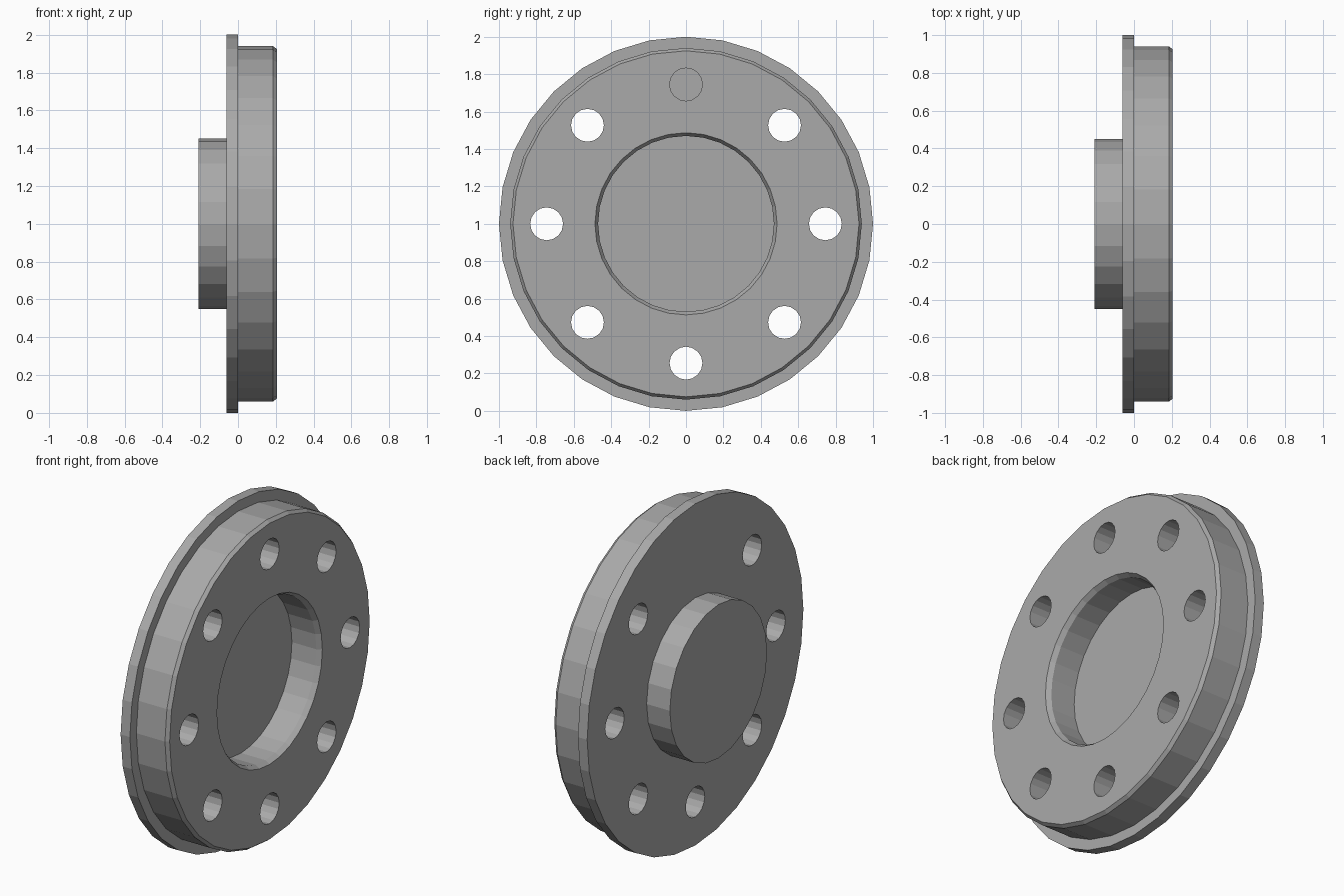
import bpy, bmesh, math
from mathutils import Matrix, Vector

default = bpy.data.objects.get("Cube")
if default:
    bpy.data.objects.remove(default, do_unlink=True)

steel = bpy.data.materials.new("plain grey steel")
steel.use_nodes = True
GREY = (0.4, 0.4, 0.4, 1)
steel.diffuse_color = GREY
steel.node_tree.nodes["Principled BSDF"].inputs["Base Color"].default_value = GREY

CENTRE = Vector((0, 0, 1))


def lathe(name, profile, segments, centre=CENTRE):
    """Revolve (x, radius) points around the x axis; radius 0 makes a closing pole."""
    bm = bmesh.new()
    rings = []
    for x, r in profile:
        if r == 0:
            rings.append([bm.verts.new(centre + Vector((x, 0, 0)))])
            continue
        ring = []
        for i in range(segments):
            a = math.tau * i / segments
            ring.append(bm.verts.new(centre + Vector((x, r * math.sin(a), r * math.cos(a)))))
        rings.append(ring)
    for a, b in zip(rings, rings[1:]):
        for i in range(segments):
            j = (i + 1) % segments
            corners = [a[i % len(a)], a[j % len(a)], b[j % len(b)], b[i % len(b)]]
            bm.faces.new(list(dict.fromkeys(corners)))
    bmesh.ops.recalc_face_normals(bm, faces=bm.faces)
    # Merge the pole fans into single flat caps
    poles = [ring[0] for ring in rings if len(ring) == 1]
    bmesh.ops.dissolve_verts(bm, verts=poles)
    mesh = bpy.data.meshes.new(name)
    bm.to_mesh(mesh)
    bm.free()
    mesh.materials.append(steel)
    obj = bpy.data.objects.new(name, mesh)
    bpy.context.collection.objects.link(obj)
    return obj


# Flanged disc with a chamfered rim and a chamfered round recess
disc = lathe("flanged_disc", [
    (-0.06, 0), (-0.06, 1.0), (0, 1.0), (0, 0.94),
    (0.185, 0.94), (0.205, 0.925),
    (0.205, 0.487), (0.178, 0.47), (0.02, 0.47), (0.02, 0)], 32)

# Raised hub on the back
lathe("rear_hub", [(-0.21, 0), (-0.21, 0.45), (-0.06, 0.45), (-0.06, 0)], 24)

# Bolt holes: the top one is blind, the other seven go right through
for i in range(8):
    a = math.tau * i / 8
    spot = CENTRE + Vector((0, math.sin(a), math.cos(a))) * 0.745
    start = -0.02 if i == 0 else -0.1
    cutter = lathe("hole_cutter", [(start, 0), (start, 0.088), (0.3, 0.088), (0.3, 0)], 16, spot)
    cutter.hide_render = True
    cut = disc.modifiers.new("bolt_hole", 'BOOLEAN')
    cut.operation = 'DIFFERENCE'
    cut.solver = 'EXACT'
    cut.object = cutter
    bpy.context.view_layer.objects.active = disc
    bpy.ops.object.modifier_apply(modifier=cut.name)
    bpy.data.objects.remove(cutter, do_unlink=True)
